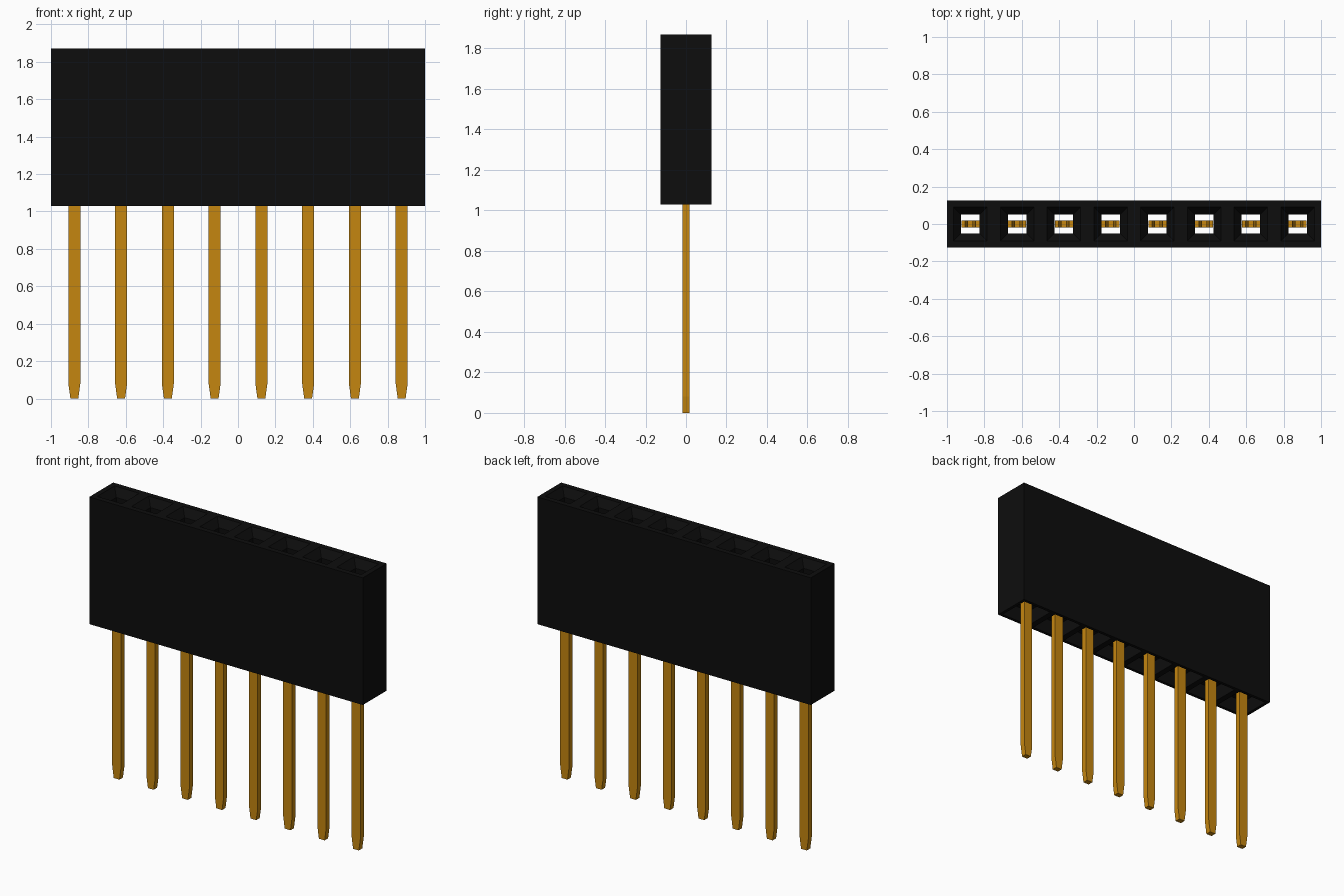
import bpy, bmesh

cube = bpy.data.objects.get("Cube")
if cube:
    bpy.data.objects.remove(cube, do_unlink=True)

COUNT, PITCH = 8, 0.25
Z_LOW, Z_TOP = 1.03, 1.87
CENTRES = [(i - (COUNT - 1) / 2) * PITCH for i in range(COUNT)]


def make_material(name, rgb, roughness):
    mat = bpy.data.materials.new(name)
    mat.use_nodes = True
    mat.diffuse_color = (*rgb, 1)
    bsdf = mat.node_tree.nodes["Principled BSDF"]
    bsdf.inputs["Base Color"].default_value = (*rgb, 1)
    bsdf.inputs["Roughness"].default_value = roughness
    return mat


black = make_material("black plastic", (0.004, 0.004, 0.004), 0.6)
gold = make_material("gold metal", (0.56, 0.24, 0.005), 0.4)


def make_object(name, bm, mat):
    bmesh.ops.remove_doubles(bm, verts=bm.verts, dist=1e-5)
    bmesh.ops.recalc_face_normals(bm, faces=bm.faces)
    mesh = bpy.data.meshes.new(name)
    bm.to_mesh(mesh)
    bm.free()
    mesh.materials.append(mat)
    obj = bpy.data.objects.new(name, mesh)
    bpy.context.collection.objects.link(obj)
    return obj


# Housing: each cell is a square loft from the bottom pocket,
# through the socket hole, to the lead-in funnel at the top
bm = bmesh.new()
CELL = [(0.125, Z_LOW), (0.105, Z_LOW), (0.105, Z_LOW + 0.1),
        (0.05, Z_LOW + 0.1), (0.05, Z_TOP - 0.05),
        (0.09, Z_TOP), (0.125, Z_TOP)]
for i, x in enumerate(CENTRES):
    rings = [[bm.verts.new((x + sx * h, sy * h, z))
              for sx, sy in ((-1, -1), (1, -1), (1, 1), (-1, 1))]
             for h, z in CELL]
    for a, b in zip(rings, rings[1:]):
        for k in range(4):
            n = (k + 1) % 4
            bm.faces.new((a[k], a[n], b[n], b[k]))
    # outer walls: front and back everywhere, sides only on the end cells
    walls = [0, 2] + ([3] if i == 0 else []) + ([1] if i == COUNT - 1 else [])
    for k in walls:
        n = (k + 1) % 4
        bm.faces.new((rings[0][k], rings[0][n], rings[-1][n], rings[-1][k]))
make_object("housing", bm, black)

# Contacts: flat stamped blade with a tapered tip and a two-tine fork
HALF = [(0.021, 0), (0.032, 0.08), (0.032, 1.13), (0.048, 1.15),
        (0.048, 1.72), (0.028, 1.72), (0.012, 1.62), (0.024, 1.5),
        (0.024, 1.24)]
OUTLINE = HALF + [(-x, z) for x, z in reversed(HALF)]
T = 0.018
for i, x in enumerate(CENTRES):
    bm = bmesh.new()
    face = bm.faces.new([bm.verts.new((x + px, -T, pz)) for px, pz in OUTLINE])
    out = bmesh.ops.extrude_face_region(bm, geom=[face], use_keep_orig=True)
    verts = [g for g in out["geom"] if isinstance(g, bmesh.types.BMVert)]
    bmesh.ops.translate(bm, verts=verts, vec=(0, 2 * T, 0))
    make_object(f"contact_pin_{i + 1}", bm, gold)
